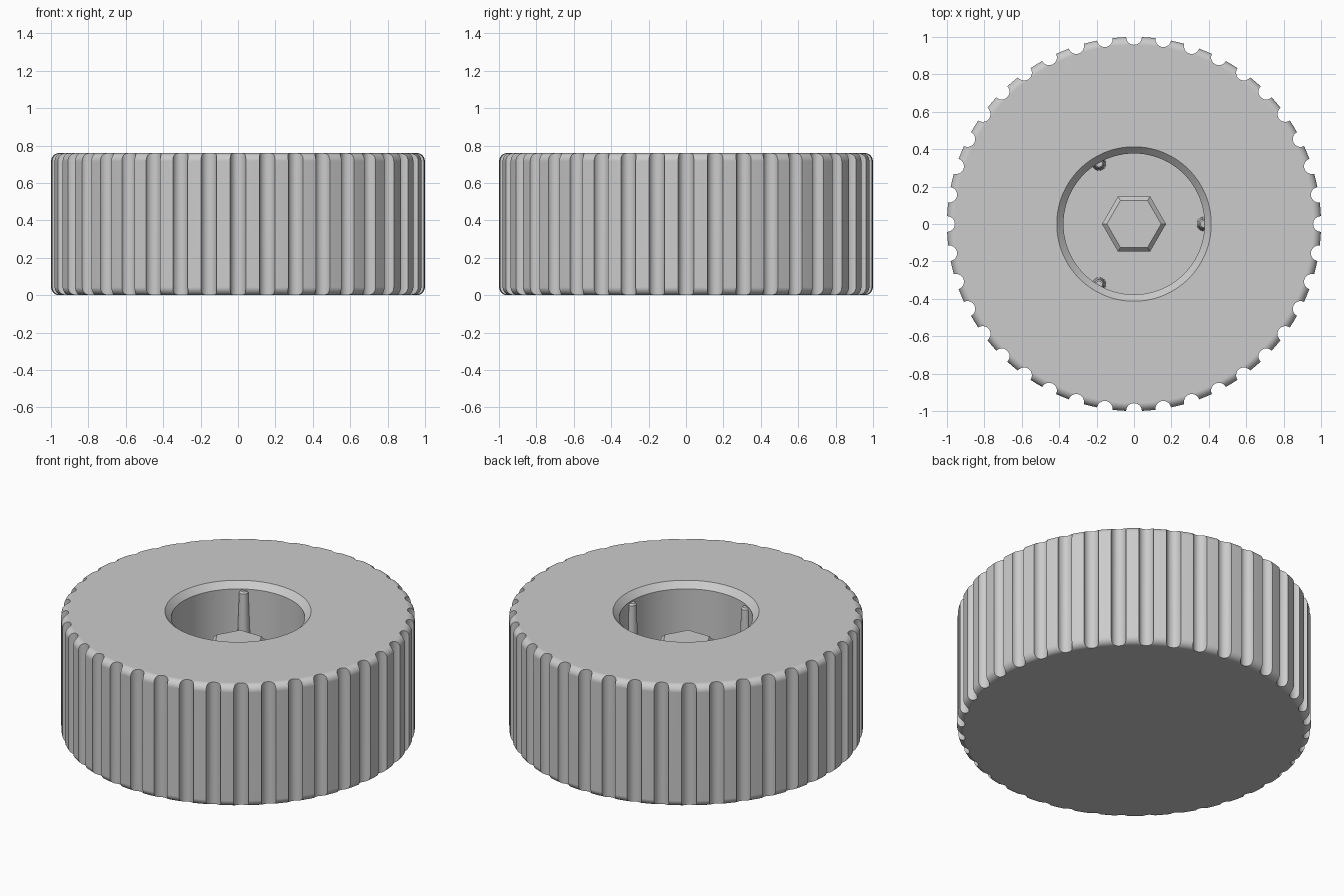
import bpy, bmesh
from math import sin, cos, pi, radians

old = bpy.data.objects.get("Cube")
if old:
    bpy.data.objects.remove(old, do_unlink=True)

HEIGHT, FLOOR, RADIUS, FILLET = 0.76, 0.37, 1.0, 0.043

gray = bpy.data.materials.new("plain gray")
gray.use_nodes = True
gray.diffuse_color = (0.6, 0.6, 0.6, 1)
gray.node_tree.nodes["Principled BSDF"].inputs["Base Color"].default_value = gray.diffuse_color


def lathe(name, profile, sides, centers=((0, 0),)):
    """Turn a closed (radius, height) profile about z, once per centre."""
    bm = bmesh.new()
    for cx, cy in centers:
        rings = []
        for r, z in profile:
            rings.append([bm.verts.new((cx + r * cos(2 * pi * i / sides),
                                        cy + r * sin(2 * pi * i / sides), z))
                          for i in range(sides)])
        for a, b in zip(rings, rings[1:]):
            for i in range(sides):
                j = (i + 1) % sides
                bm.faces.new((a[i], a[j], b[j], b[i]))
        bm.faces.new(rings[0][::-1])
        bm.faces.new(rings[-1])
    bmesh.ops.recalc_face_normals(bm, faces=bm.faces)
    mesh = bpy.data.meshes.new(name)
    bm.to_mesh(mesh)
    bm.free()
    mesh.materials.append(gray)
    obj = bpy.data.objects.new(name, mesh)
    bpy.context.collection.objects.link(obj)
    return obj


def activate(obj):
    bpy.ops.object.select_all(action='DESELECT')
    obj.select_set(True)
    bpy.context.view_layer.objects.active = obj


def smooth(obj):
    activate(obj)
    bpy.ops.object.shade_smooth_by_angle(angle=radians(25))
    obj.modifiers.new("even_normals", 'WEIGHTED_NORMAL').keep_sharp = True


def polar(radius, count):
    return [(radius * cos(2 * pi * i / count), radius * sin(2 * pi * i / count))
            for i in range(count)]


# Knob body: rounded rims, chamfered central well
steps = [i * pi / 16 for i in range(9)]
inner = RADIUS - FILLET
profile = [(inner + FILLET * sin(a), FILLET - FILLET * cos(a)) for a in steps]
profile += [(inner + FILLET * cos(a), HEIGHT - FILLET + FILLET * sin(a)) for a in steps]
profile += [(0.413, HEIGHT), (0.377, HEIGHT - 0.037), (0.377, FLOOR)]
body = lathe("knob_body", profile, 160)

# Forty grip grooves cut around the side
cutter = lathe("groove_cutter", [(0.042, -0.1), (0.042, HEIGHT + 0.1)], 24,
               polar(RADIUS, 40))
cutter.hide_render = True
cut = body.modifiers.new("grooves", 'BOOLEAN')
cut.operation, cut.solver, cut.object = 'DIFFERENCE', 'EXACT', cutter
activate(body)
bpy.ops.object.modifier_apply(modifier=cut.name)
bpy.data.objects.remove(cutter, do_unlink=True)
smooth(body)

# Chamfered hexagonal bolt head in the well
lathe("hex_head", [(0.171, FLOOR - 0.02), (0.171, 0.55), (0.145, 0.575)], 6)

# Three tapered ribs standing against the well wall
ribs = lathe("well_ribs", [(0.038, FLOOR - 0.02), (0.026, 0.705), (0.018, 0.715)],
             32, polar(0.373, 3))
smooth(ribs)
